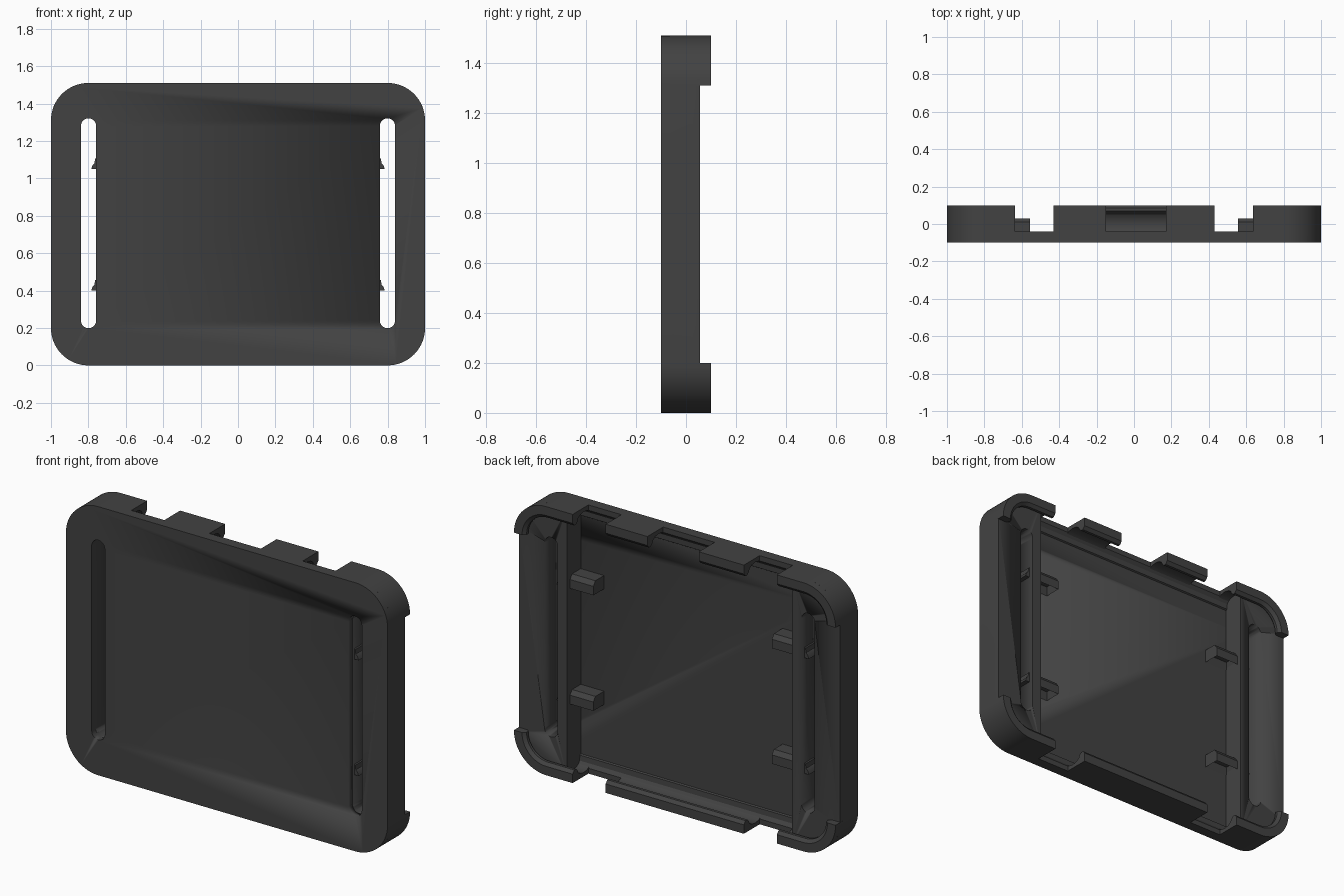
import bpy, bmesh
from math import sin, cos, pi

if "Cube" in bpy.data.objects:
    bpy.data.objects.remove(bpy.data.objects["Cube"])

H = 1.51      # overall height
R = 0.2       # corner radius
FLOOR = -0.065

mat = bpy.data.materials.new("dark_plastic")
mat.diffuse_color = (0.055, 0.055, 0.055, 1)
mat.use_nodes = True
mat.node_tree.nodes["Principled BSDF"].inputs["Base Color"].default_value = mat.diffuse_color


def finish(name, bm):
    bmesh.ops.recalc_face_normals(bm, faces=bm.faces[:])
    me = bpy.data.meshes.new(name)
    bm.to_mesh(me)
    bm.free()
    ob = bpy.data.objects.new(name, me)
    bpy.context.collection.objects.link(ob)
    me.materials.append(mat)
    bpy.context.view_layer.objects.active = ob
    for o in bpy.context.selected_objects:
        o.select_set(False)
    ob.select_set(True)
    bpy.ops.object.shade_smooth_by_angle(angle=0.5)
    return ob


def arc(cx, cz, r, a0, a1, n=14):
    return [(cx + r * cos(a0 + (a1 - a0) * i / n), cz + r * sin(a0 + (a1 - a0) * i / n))
            for i in range(n + 1)]


def prism(pts, y0, y1):
    """Extrude an x-z outline along y."""
    bm = bmesh.new()
    f = bm.faces.new([bm.verts.new((x, y0, z)) for x, z in pts])
    ext = bmesh.ops.extrude_face_region(bm, geom=[f])["geom"]
    bmesh.ops.translate(bm, vec=(0, y1 - y0, 0),
                        verts=[v for v in ext if isinstance(v, bmesh.types.BMVert)])
    return bm


def sweep(name, path, profile):
    """Sweep a (depth inward, y) profile along (x, z, inward nx, inward nz) stations."""
    bm = bmesh.new()
    rings = [[bm.verts.new((x + nx * d, y, z + nz * d)) for d, y in profile]
             for x, z, nx, nz in path]
    n = len(profile)
    for a, b in zip(rings, rings[1:]):
        for i in range(n):
            j = (i + 1) % n
            bm.faces.new((a[i], a[j], b[j], b[i]))
    bm.faces.new(rings[0])
    bm.faces.new(rings[-1])
    return finish(name, bm)


def cut(ob, cutter):
    m = ob.modifiers.new("slot", 'BOOLEAN')
    m.operation = 'DIFFERENCE'
    m.solver = 'EXACT'
    m.object = cutter


# strap slot cutters
cutters = []
for s in (-1, 1):
    c = finish("slot_cutter", prism(
        arc(s * 0.799, 1.28, 0.041, 0, pi) + arc(s * 0.799, 0.24, 0.041, pi, 2 * pi), -0.3, 0.3))
    c.hide_render = True
    c.hide_set(True)
    cutters.append(c)

# front plate
plate = finish("front_plate", prism(
    arc(1 - R, H - R, R, 0, pi / 2) + arc(R - 1, H - R, R, pi / 2, pi)
    + arc(R - 1, R, R, pi, 1.5 * pi) + arc(1 - R, R, R, 1.5 * pi, 2 * pi), -0.1, FLOOR))
for c in cutters:
    cut(plate, c)

# raised side ribs
for s, c in zip((-1, 1), cutters):
    pts = [(0.70, 0)] + arc(1 - R, R, R, -pi / 2, 0) + arc(1 - R, H - R, R, 0, pi / 2) + [(0.70, H)]
    bm = prism([(s * x, z) for x, z in pts], FLOOR, 0.057)
    edge = [e for e in bm.edges if all(v.co.y > 0 and abs(v.co.x) > 0.999 for v in e.verts)]
    bmesh.ops.bevel(bm, geom=edge, offset=0.03, segments=4, profile=0.5, affect='EDGES')
    cut(finish("side_rib", bm), c)

# top and bottom rims, tabs and corner hooks share the same edge logic
RIM = [(0, FLOOR), (0, -0.04), (0.03, -0.04), (0.05, -0.055), (0.08, -0.057), (0.085, FLOOR)]
HOOK = [(0, FLOOR), (0, 0.1), (0.05, 0.1), (0.068, 0.085), (0.068, 0.07), (0.055, 0.057),
        (0.04, 0.05), (0.027, 0.03), (0.022, 0), (0.027, -0.03), (0.04, -0.05), (0.05, FLOOR)]


def straight(x0, x1, z):
    nz = 1 if z == 0 else -1
    return [(x0, z, 0, nz), (x1, z, 0, nz)]


for z, label in ((0, "bottom"), (H, "top")):
    sweep(label + "_rim", straight(-0.7, 0.7, z), RIM)
sweep("bottom_tab", straight(-0.43, 0.43, 0), HOOK)
sweep("top_tab_left", straight(-0.43, -0.15, H), HOOK)
sweep("top_tab_right", straight(0.17, 0.43, H), HOOK)

for s in (-1, 1):
    for top in (False, True):
        nz = -1 if top else 1
        zc, ze = (H - R, H) if top else (R, 0)
        path = [(s * 0.635, ze, 0, nz)]
        for i in range(17):
            a = pi / 2 * (1 - i / 16)
            ux, uz = s * cos(a), -nz * sin(a)
            path.append((s * (1 - R) + R * ux, zc + R * uz, -ux, -uz))
        sweep("corner_hook", path, HOOK)

# hollow clips reaching inward from the ribs, with a small barb in the slot
for s in (-1, 1):
    for z in (0.40, 1.05):
        bm = bmesh.new()
        prof = [(FLOOR, z), (0.03, z), (0.03, z + 0.05), (0.012, z + 0.075), (FLOOR, z + 0.075)]
        f = bm.faces.new([bm.verts.new((s * 0.555, y, zz)) for y, zz in prof])
        ext = bmesh.ops.extrude_face_region(bm, geom=[f])["geom"]
        bmesh.ops.translate(bm, vec=(s * 0.15, 0, 0),
                            verts=[v for v in ext if isinstance(v, bmesh.types.BMVert)])
        bmesh.ops.recalc_face_normals(bm, faces=bm.faces[:])
        under = [g for g in bm.faces if g.normal.z < -0.9]
        bmesh.ops.inset_region(bm, faces=under, thickness=0.018)
        bmesh.ops.translate(bm, vec=(0, 0, 0.045), verts=under[0].verts[:])
        finish("clip", bm)
        barb = [(0.74, z), (0.785, z), (0.778, z + 0.02), (0.768, z + 0.03),
                (0.764, z + 0.055), (0.74, z + 0.07)]
        finish("clip_barb", prism([(s * x, zz) for x, zz in barb], -0.05, 0.03))
